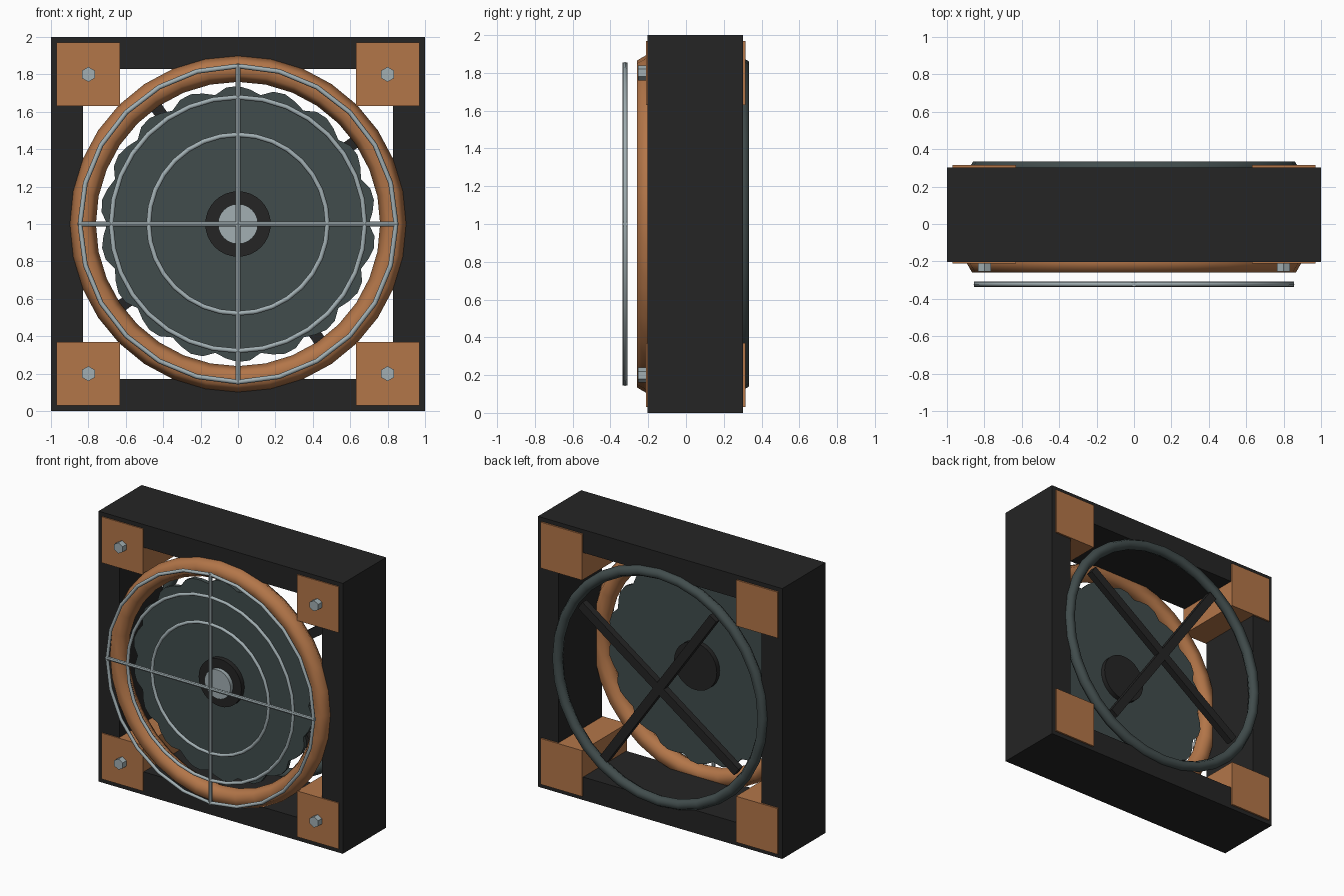
import bpy, bmesh, math
from mathutils import Matrix, Vector

cube = bpy.data.objects.get("Cube")
if cube:
    bpy.data.objects.remove(cube, do_unlink=True)


def material(name, rgb):
    m = bpy.data.materials.new(name)
    m.use_nodes = True
    m.diffuse_color = (*rgb, 1)
    m.node_tree.nodes["Principled BSDF"].inputs["Base Color"].default_value = (*rgb, 1)
    return m


BLACK = material("black", (0.018, 0.018, 0.018))
COPPER = material("copper", (0.45, 0.18, 0.066))
STEEL = material("steel", (0.36, 0.43, 0.45))
SLATE = material("dark slate", (0.053, 0.073, 0.073))
MID = 1.0  # height of the fan axis


def finish(obj, name, mat):
    obj.name = name
    obj.data.materials.append(mat)
    return obj


def box(name, mat, centre, size, turn=0):
    bpy.ops.mesh.primitive_cube_add(size=1, location=centre, rotation=(0, turn, 0))
    obj = bpy.context.object
    obj.scale = size
    return finish(obj, name, mat)


def disc(name, mat, x, z, radius, y0, y1, sides=32):
    """Cylinder along the y axis between y0 and y1."""
    bpy.ops.mesh.primitive_cylinder_add(vertices=sides, radius=radius, depth=y1 - y0,
                                        location=(x, (y0 + y1) / 2, z),
                                        rotation=(math.pi / 2, 0, 0))
    obj = finish(bpy.context.object, name, mat)
    if sides > 8:
        bpy.ops.object.shade_smooth_by_angle()
    return obj


def ring(name, mat, y, major, minor, segments=32):
    bpy.ops.mesh.primitive_torus_add(major_radius=major, minor_radius=minor,
                                     major_segments=segments, minor_segments=6,
                                     location=(0, y, MID), rotation=(math.pi / 2, 0, 0))
    bpy.ops.object.shade_smooth()
    return finish(bpy.context.object, name, mat)


# Square housing: top, bottom and side bars
for s, side, end in ((1, "left", "top"), (-1, "right", "bottom")):
    box(f"frame_{end}", BLACK, (0, 0.05, MID + s * 0.915), (2, 0.505, 0.17))
    box(f"frame_{side}", BLACK, (s * 0.915, 0.05, MID), (0.17, 0.505, 1.66))

# Corner blocks with a hexagonal bolt on each
for sx, side in ((1, "left"), (-1, "right")):
    for sz, end in ((1, "top"), (-1, "bottom")):
        box(f"corner_block_{end}_{side}", COPPER,
            (sx * 0.8, 0.052, MID + sz * 0.8), (0.34, 0.526, 0.34))
        disc(f"bolt_{end}_{side}", STEEL, sx * 0.8, MID + sz * 0.8, 0.04, -0.255, -0.2, 6)

# Intake ring and rear ring
ring("front_ring", COPPER, -0.2, 0.83, 0.07)
ring("rear_ring", SLATE, 0.3, 0.84, 0.04)

# Rear support cross
for i in range(2):
    box(f"rear_strut_{i + 1}", BLACK, (0, 0.3, MID), (1.56, 0.05, 0.065),
        -math.radians(35 + 90 * i))

# Rotor: thin plate with a scalloped rim
TEETH = 18
rim = (0.70, 0.722, 0.738, 0.732)
bm = bmesh.new()
verts = []
for i in range(TEETH * len(rim)):
    a = math.tau * i / (TEETH * len(rim))
    r = rim[i % len(rim)]
    verts.append(bm.verts.new((r * math.cos(a), -0.175, MID + r * math.sin(a))))
face = bm.faces.new(verts)
back = bmesh.ops.extrude_face_region(bm, geom=[face])
bmesh.ops.translate(bm, vec=(0, 0.03, 0),
                    verts=[g for g in back["geom"] if isinstance(g, bmesh.types.BMVert)])
bmesh.ops.recalc_face_normals(bm, faces=bm.faces)
mesh = bpy.data.meshes.new("rotor_blades")
bm.to_mesh(mesh)
bm.free()
rotor = bpy.data.objects.new("rotor_blades", mesh)
bpy.context.collection.objects.link(rotor)
finish(rotor, "rotor_blades", SLATE)

# Hub and its cap
disc("hub", BLACK, 0, MID, 0.175, -0.21, -0.11)
disc("hub_cap", STEEL, 0, MID, 0.107, -0.24, -0.2, 24)

# Front guard: three wire rings and two crossing bars
for name, radius, segments in (("outer", 0.845, 24), ("middle", 0.678, 32), ("inner", 0.478, 32)):
    ring(f"guard_ring_{name}", STEEL, -0.322, radius, 0.013, segments)
for name, turn in (("vertical", 0), ("horizontal", math.pi / 2)):
    bpy.ops.mesh.primitive_cylinder_add(vertices=8, radius=0.0135, depth=1.71,
                                        location=(0, -0.322, MID), rotation=(0, turn, 0))
    finish(bpy.context.object, f"guard_bar_{name}", STEEL)
